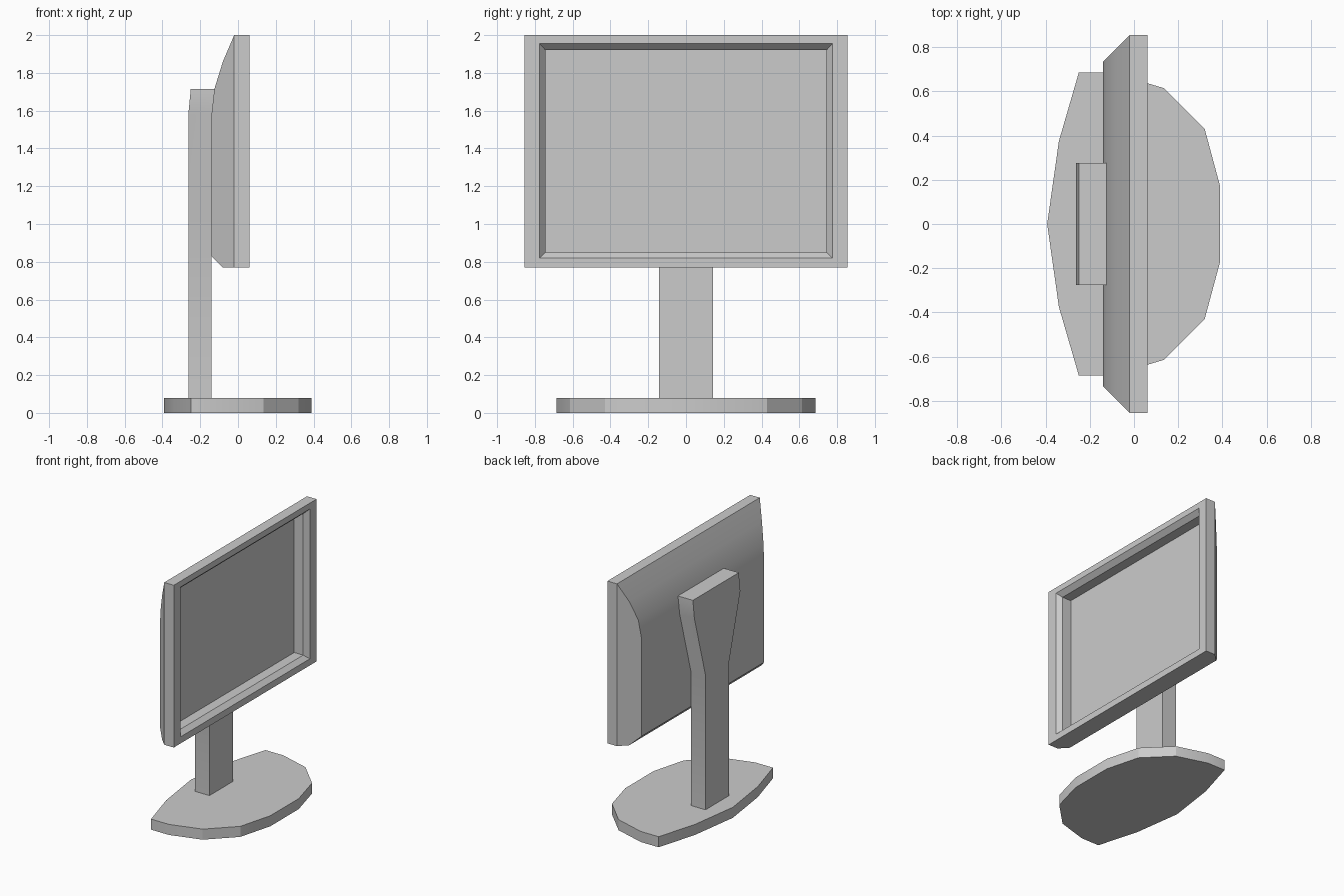
import bpy, bmesh, math

if "Cube" in bpy.data.objects:
    bpy.data.objects.remove(bpy.data.objects["Cube"])


def loft(name, rings, closed=True, cap_start=True, cap_end=True):
    """Skin a row of equal-length point rings, optionally capping the ends."""
    bm = bmesh.new()
    rows = [[bm.verts.new(p) for p in ring] for ring in rings]
    n = len(rows[0])
    for a, b in zip(rows, rows[1:]):
        for i in range(n if closed else n - 1):
            j = (i + 1) % n
            bm.faces.new((a[i], a[j], b[j], b[i]))
    if cap_start:
        bm.faces.new(rows[0][::-1])
    if cap_end:
        bm.faces.new(rows[-1])
    bmesh.ops.recalc_face_normals(bm, faces=bm.faces)
    mesh = bpy.data.meshes.new(name)
    bm.to_mesh(mesh)
    bm.free()
    obj = bpy.data.objects.new(name, mesh)
    bpy.context.collection.objects.link(obj)
    bpy.ops.object.select_all(action='DESELECT')
    obj.select_set(True)
    bpy.context.view_layer.objects.active = obj
    bpy.ops.object.shade_smooth_by_angle(angle=math.radians(25))
    return obj


def frame_ring(x, half_y, z0, z1):
    return [(x, -half_y, z0), (x, half_y, z0), (x, half_y, z1), (x, -half_y, z1)]


# Bezel, bevelled opening and recessed screen panel
loft("screen_frame", [
    frame_ring(-0.02, 0.855, 0.77, 2.0),
    frame_ring(0.06, 0.855, 0.77, 2.0),
    frame_ring(0.06, 0.775, 0.82, 1.955),
    frame_ring(0.025, 0.745, 0.85, 1.922),
    frame_ring(-0.05, 0.745, 0.85, 1.922),
], cap_start=False)

# Back cover: curved side profile, narrowing at 45 degrees towards the rear
cover = [(-0.02, 2.0), (-0.08, 1.86), (-0.125, 1.715), (-0.14, 1.58),
         (-0.14, 0.83), (-0.08, 0.77), (-0.02, 0.77)]
loft("back_cover",
     [[(x, s * (0.875 + x), z) for x, z in cover] for s in (-1, 1)],
     closed=False)

# Neck: straight post flaring out into the mount (z, half width, back x, front x)
neck = [(0.08, 0.142, -0.263, -0.14), (1.1, 0.142, -0.263, -0.14),
        (1.58, 0.275, -0.263, -0.14), (1.715, 0.275, -0.25, -0.125)]
loft("neck", [[(b, -w, z), (f, -w, z), (f, w, z), (b, w, z)]
              for z, w, b, f in neck])

# Base plate: half outline mirrored across y
half = [(-0.34, 0.375), (-0.25, 0.685), (-0.10, 0.685),
        (0.135, 0.615), (0.32, 0.43), (0.39, 0.17)]
outline = [(-0.393, 0)] + half + [(x, -y) for x, y in reversed(half)]
loft("base", [[(x, y, z) for x, y in outline] for z in (0, 0.08)])
